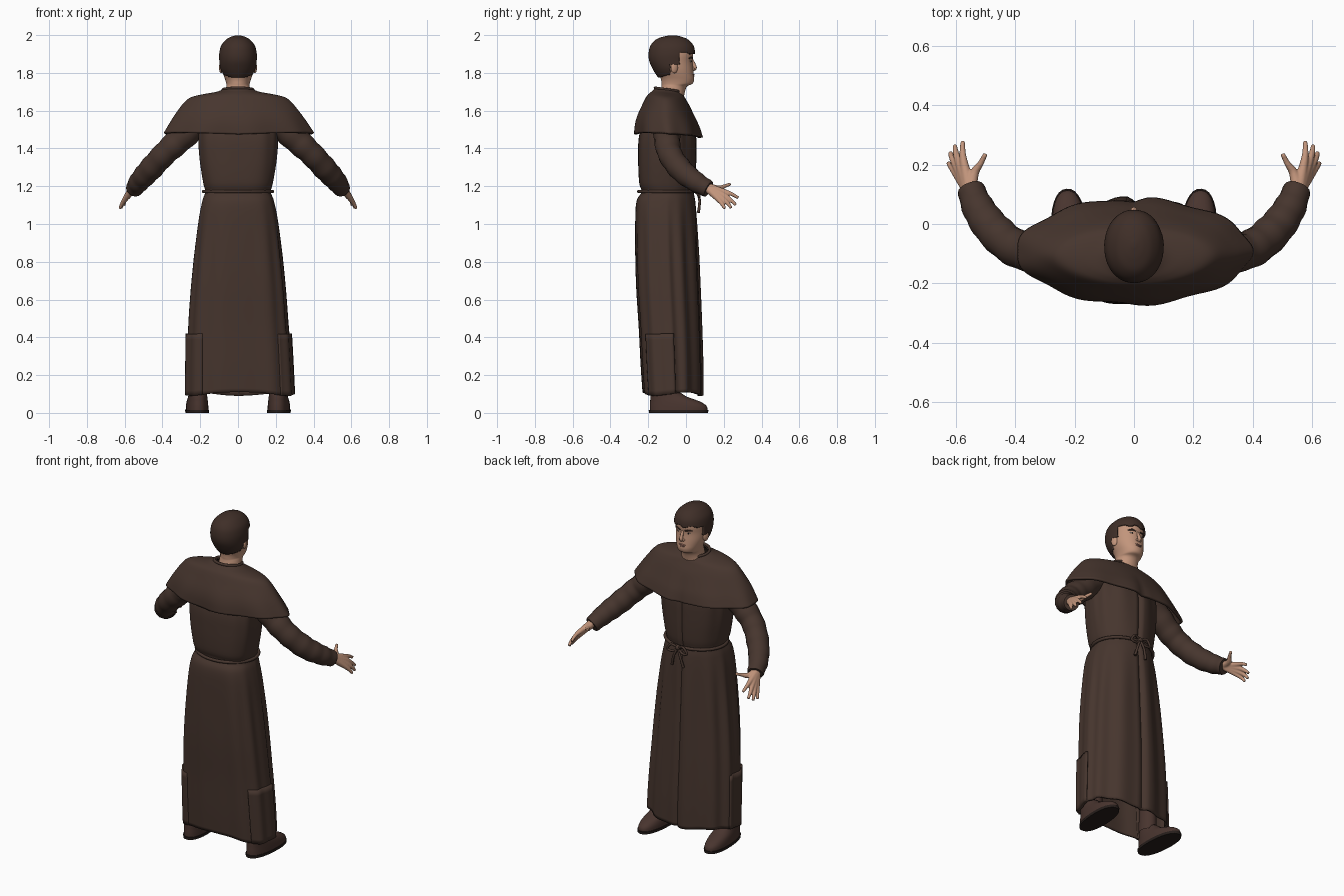
import bpy, bmesh, math
from mathutils import Vector, Matrix

cube = bpy.data.objects.get("Cube")
if cube:
    bpy.data.objects.remove(cube)


def material(name, r, g, b):
    m = bpy.data.materials.new(name)
    m.use_nodes = True
    m.diffuse_color = (r, g, b, 1)
    m.node_tree.nodes["Principled BSDF"].inputs["Base Color"].default_value = (r, g, b, 1)
    return m


ROBE = material("robe brown", 0.062, 0.036, 0.027)
HAIR = material("hair brown", 0.05, 0.028, 0.021)
SKIN = material("skin", 0.54, 0.30, 0.20)
LIP = material("lip", 0.36, 0.17, 0.13)
SHOE = material("shoe leather", 0.066, 0.035, 0.028)
SOLE = material("dark sole", 0.02, 0.013, 0.011)
EYE = material("eye white", 0.5, 0.42, 0.36)
parts = []


def smooth_path(keys, steps):
    """Pass a smooth curve through tuples of any length."""
    keys = [Vector(k) for k in keys]
    out = []
    for i in range(len(keys) - 1):
        p0, p1, p2, p3 = keys[max(i - 1, 0)], keys[i], keys[i + 1], keys[min(i + 2, len(keys) - 1)]
        for s in range(steps):
            t = s / steps
            out.append(p1 + (p2 - p0) * (t / 2) + (p0 * 2 - p1 * 5 + p2 * 4 - p3) * (t * t / 2)
                       + (p1 * 3 - p0 - p2 * 3 + p3) * (t ** 3 / 2))
    return out + [keys[-1]]


def add_mesh(name, bm, mat):
    bmesh.ops.recalc_face_normals(bm, faces=bm.faces)
    me = bpy.data.meshes.new(name)
    bm.to_mesh(me)
    bm.free()
    me.materials.append(mat)
    ob = bpy.data.objects.new(name, me)
    bpy.context.collection.objects.link(ob)
    parts.append(ob)
    return ob


def loft(name, rings, mat, segs=64, steps=4, power=(2, 2), arc=None, warp=None, caps="", keep=None):
    """Stack rounded rings (z, half width, back y, front y); power squares off back and front."""
    bm = bmesh.new()
    start, end = [math.radians(a) for a in (arc or (0, 360))]
    n = segs + 1 if arc else segs
    rows = []
    for z, w, back, front in smooth_path(rings, steps):
        row = []
        for i in range(n):
            a = start + (end - start) * i / segs
            c, s = math.cos(a), math.sin(a)
            e = 2 / power[s > 0]
            cx = math.copysign(abs(c) ** e, c)
            sy = math.copysign(abs(s) ** e, s)
            p = Vector((w * cx, (front + back) / 2 + (front - back) / 2 * sy, z))
            row.append(bm.verts.new(warp(p, a) if warp else p))
        rows.append(row)
    for lo, hi in zip(rows, rows[1:]):
        for i in range(segs):
            j = (i + 1) % n
            bm.faces.new((lo[i], lo[j], hi[j], hi[i]))
    if "b" in caps:
        bm.faces.new(rows[0])
    if "t" in caps:
        bm.faces.new(rows[-1])
    if keep:
        drop = [f for f in bm.faces if not keep(f.calc_center_median())]
        bmesh.ops.delete(bm, geom=drop, context="FACES")
    return add_mesh(name, bm, mat)


def thicken(ob, amount):
    m = ob.modifiers.new("thickness", "SOLIDIFY")
    m.thickness, m.offset = amount, -1


def tube(name, keys, mat, steps=6, sides=4, cyclic=False):
    """Round tube through (x, y, z, radius) points."""
    cu = bpy.data.curves.new(name, "CURVE")
    cu.dimensions, cu.bevel_depth, cu.bevel_resolution, cu.use_fill_caps = "3D", 1, sides, True
    pts = smooth_path(keys, steps)
    sp = cu.splines.new("POLY")
    sp.points.add(len(pts) - 1)
    for p, k in zip(sp.points, pts):
        p.co, p.radius = (k[0], k[1], k[2], 1), k[3]
    sp.use_cyclic_u = cyclic
    cu.materials.append(mat)
    ob = bpy.data.objects.new(name, cu)
    bpy.context.collection.objects.link(ob)
    bpy.ops.object.select_all(action="DESELECT")
    ob.select_set(True)
    bpy.context.view_layer.objects.active = ob
    bpy.ops.object.convert(target="MESH")
    ob = bpy.context.view_layer.objects.active
    parts.append(ob)
    return ob


def ball(name, at, size, mat, turn=0):
    bm = bmesh.new()
    m = Matrix.Translation(at) @ Matrix.Rotation(turn, 4, "Z") @ Matrix.Diagonal((*size, 1))
    bmesh.ops.create_uvsphere(bm, u_segments=16, v_segments=10, radius=1, matrix=m)
    return add_mesh(name, bm, mat)


# Robe, with pleats that fade at the waist and a seam down the front
def pleat(p, a):
    fade = min(1, abs(p.z - 1.17) * 3) * (1 if p.z < 1.17 else 0.5)
    fold = (0.007 if math.sin(a) > 0 else 0.004) * math.cos(11 * a + 1.5 * math.sin(2 * a)) * fade
    fold -= 0.016 * math.exp(-((a - math.pi / 2) / 0.06) ** 2)
    low = max(0, 1 - p.z / 0.5)
    return p + Vector((math.cos(a) * fold + 0.01 * low, math.sin(a) * fold, 0.012 * math.sin(3 * a) * low))


CLOTH = (2.9, 1.95)
skirt = [(0.10, 0.278, -0.228, 0.088), (0.25, 0.274, -0.238, 0.088), (0.45, 0.264, -0.248, 0.082)]
robe = loft("robe", skirt + [
    (0.7, 0.245, -0.263, 0.072), (1.0, 0.212, -0.268, 0.058), (1.12, 0.19, -0.262, 0.05),
    (1.17, 0.174, -0.235, 0.042), (1.22, 0.185, -0.248, 0.05), (1.35, 0.205, -0.253, 0.055),
    (1.48, 0.21, -0.245, 0.05), (1.62, 0.19, -0.19, 0.005), (1.68, 0.08, -0.15, -0.04)],
    ROBE, segs=120, steps=5, power=CLOTH, warp=pleat)
thicken(robe, 0.012)

# Raised side panels near the hem
panel = [(z, w + 0.01, b - 0.005, f + 0.005) for z, w, b, f in skirt[:2] + [(0.42, 0.268, -0.246, 0.083)]]
for name, arc in (("left_side_panel", (-46, 6)), ("right_side_panel", (165, 234))):
    thicken(loft(name, panel, ROBE, segs=24, power=CLOTH, arc=arc, warp=pleat), 0.018)


# Shoulder cape with a rolled collar
def drape(p, a):
    low = max(0, (1.62 - p.z) / 0.14)
    fold = 0.005 * math.cos(9 * a) * low - 0.012 * math.exp(-((a - 1.57) / 0.09) ** 2) * low
    return p + Vector((math.cos(a) * fold, math.sin(a) * fold,
                       0.015 * abs(math.cos(a)) * low - 0.009 * math.sin(a)))


cape = loft("shoulder_cape", [
    (1.466, 0.398, -0.272, 0.088), (1.52, 0.368, -0.268, 0.072), (1.57, 0.338, -0.255, 0.05),
    (1.63, 0.297, -0.228, 0.022), (1.668, 0.255, -0.208, 0.0), (1.685, 0.19, -0.192, -0.01),
    (1.697, 0.12, -0.176, -0.02), (1.712, 0.08, -0.163, -0.025)],
    ROBE, segs=96, power=(1.9, 1.9), warp=drape)
thicken(cape, 0.014)


def oval(w, back, front, z, r, tilt=0, n=32):
    ring = [2 * math.pi * i / n for i in range(n)]
    return [(w * math.cos(a), (front + back) / 2 + (front - back) / 2 * math.sin(a),
             z - tilt * math.sin(a), r) for a in ring]


tube("collar_roll", oval(0.08, -0.163, -0.025, 1.71, 0.008, 0.01), ROBE, 2, cyclic=True)

# Rope belt with its bow and tails
tube("rope_belt", oval(0.182, -0.25, 0.05, 1.172, 0.009, n=48), ROBE, 1, cyclic=True)
ball("belt_knot", (0.01, 0.062, 1.17), (0.018, 0.015, 0.016), ROBE)
for s in (1, -1):
    tube("bow_loop", [(0.01, 0.062, 1.17, 0.007), (0.01 + s * 0.04, 0.072, 1.185, 0.007),
                      (0.01 + s * 0.065, 0.07, 1.15, 0.007), (0.01 + s * 0.03, 0.068, 1.145, 0.007),
                      (0.01, 0.062, 1.17, 0.007)], ROBE)
    tube("belt_tail", [(0.01, 0.064, 1.17, 0.007), (0.01 + s * 0.022, 0.072, 1.12, 0.007),
                       (0.01 + s * 0.038, 0.066, 1.06, 0.008)], ROBE)

# Sleeves, hands, shoes and legs on both sides
wrist = (0.552, 0.11, 1.195)
fingers = [  # knuckle, middle joint, tip
    ((0.571, 0.2, 1.172), (0.577, 0.243, 1.158), (0.576, 0.277, 1.138)),
    ((0.586, 0.2, 1.153), (0.599, 0.238, 1.126), (0.603, 0.264, 1.1)),
    ((0.595, 0.19, 1.138), (0.612, 0.222, 1.108), (0.618, 0.24, 1.084)),
    ((0.6, 0.174, 1.128), (0.616, 0.194, 1.102), (0.625, 0.206, 1.082)),
    ((0.538, 0.17, 1.188), (0.516, 0.204, 1.2), (0.5, 0.236, 1.212))]
for s, side in ((1, "left"), (-1, "right")):
    arm = smooth_path([(s * 0.19, -0.1, 1.56, 0.075), (s * 0.3, -0.1, 1.455, 0.07),
                       (s * 0.39, -0.085, 1.37, 0.064), (s * 0.468, -0.025, 1.285, 0.062),
                       (s * 0.522, 0.05, 1.225, 0.055), (s * 0.55, 0.12, 1.185, 0.045)], 5)
    for i, p in enumerate(arm):
        p[3] *= 1 + 0.03 * math.sin(i * 1.9)
    tube(side + "_sleeve", arm, ROBE, 2, 6)

    pieces = []
    for k, (a, b, c) in enumerate(fingers):
        path = [(*wrist, 0.024), (*a, 0.0145 if k < 4 else 0.016), (*b, 0.0105), (*c, 0.008)]
        pieces.append(tube(side + "_hand", [(s * x, y, z, r) for x, y, z, r in path], SKIN, 5))
    bpy.ops.object.select_all(action="DESELECT")
    for ob in pieces:
        ob.select_set(True)
        parts.remove(ob)
    bpy.context.view_layer.objects.active = pieces[0]
    bpy.ops.object.join()
    hand = pieces[0]
    hand.name = side + "_hand"
    parts.append(hand)
    re = hand.modifiers.new("blend", "REMESH")
    re.mode, re.voxel_size, re.use_smooth_shade = "VOXEL", 0.004, True
    sm = hand.modifiers.new("soften", "SMOOTH")
    sm.factor, sm.iterations = 0.5, 3

    upper = loft(side + "_shoe", [(0.015, 0.059, -0.192, 0.114), (0.038, 0.058, -0.192, 0.108),
                                  (0.062, 0.055, -0.19, 0.07), (0.088, 0.05, -0.188, 0.0),
                                  (0.13, 0.046, -0.18, -0.06)], SHOE, 32, 3, (2.3, 2.3), caps="bt")
    sole = loft(side + "_sole", [(0, 0.061, -0.196, 0.117), (0.016, 0.062, -0.198, 0.119)],
                SOLE, 32, 1, (2.3, 2.3), caps="bt")
    leg = loft(side + "_leg", [(0.1, 0.045, -0.17, -0.06), (0.32, 0.045, -0.16, -0.06)], SHOE, 24, 2, caps="t")
    for ob, x in ((upper, 0.219), (sole, 0.219), (leg, 0.2)):
        ob.location.x = s * x
        ob.rotation_euler.z = -s * 0.06

# Head and neck
HEAD = (2.1, 2.1)
skull = [(1.82, 0.086, -0.168, 0.038), (1.86, 0.09, -0.185, 0.034), (1.9, 0.09, -0.188, 0.038),
         (1.94, 0.08, -0.178, 0.03), (1.972, 0.054, -0.15, 0.002), (1.988, 0.015, -0.09, -0.05)]
loft("head", [(1.64, 0.085, -0.15, -0.015), (1.69, 0.066, -0.138, -0.008), (1.728, 0.061, -0.13, 0.005),
              (1.742, 0.062, -0.13, 0.034), (1.765, 0.068, -0.132, 0.043), (1.79, 0.077, -0.142, 0.041)]
     + skull, SKIN, 48, 4, HEAD, caps="t")


def in_hair(c):
    if c.y < -0.085:
        return c.z > 1.776 + 0.3 * max(0, c.y + 0.14)
    if c.y < -0.035:
        return c.z > 1.845
    return c.z > 1.905 - 0.1 * max(0, -c.y) + 0.006 * math.sin(c.x * 90)


hair = loft("hair", [(1.765, 0.06, -0.138, 0.04), (1.79, 0.08, -0.158, 0.045)]
            + [(z + 0.004, w + 0.009, b - 0.01, f + 0.01) for z, w, b, f in skull[:-1]]
            + [(1.992, 0.035, -0.12, -0.025), (1.999, 0.008, -0.08, -0.06)],
            HAIR, 96, 8, HEAD, caps="t", keep=in_hair)
thicken(hair, 0.014)

# Facial features
tube("nose", [(0, 0.03, 1.87, 0.008), (0, 0.042, 1.845, 0.009), (0, 0.046, 1.826, 0.011),
              (0, 0.036, 1.816, 0.008)], SKIN)
ball("upper_lip", (0, 0.037, 1.791), (0.022, 0.008, 0.004), LIP)
ball("lower_lip", (0, 0.037, 1.783), (0.019, 0.009, 0.005), LIP)
for s in (1, -1):
    ball("nostril", (s * 0.01, 0.038, 1.82), (0.008, 0.009, 0.007), SKIN)
    ball("eye", (s * 0.034, 0.022, 1.862), (0.013, 0.007, 0.005), EYE, -s * 0.35)
    ball("iris", (s * 0.034, 0.0265, 1.862), (0.005, 0.004, 0.005), SOLE)
    tube("eyebrow", [(s * 0.014, 0.033, 1.876, 0.004), (s * 0.036, 0.028, 1.881, 0.005),
                     (s * 0.056, 0.012, 1.876, 0.003)], HAIR)
    ball("ear", (s * 0.089, -0.062, 1.828), (0.01, 0.02, 0.03), SKIN, s * 0.35)

# Smooth shading with crisp edges
bpy.ops.object.select_all(action="DESELECT")
for ob in parts:
    ob.select_set(True)
bpy.context.view_layer.objects.active = parts[0]
bpy.ops.object.shade_smooth_by_angle(angle=math.radians(45))
